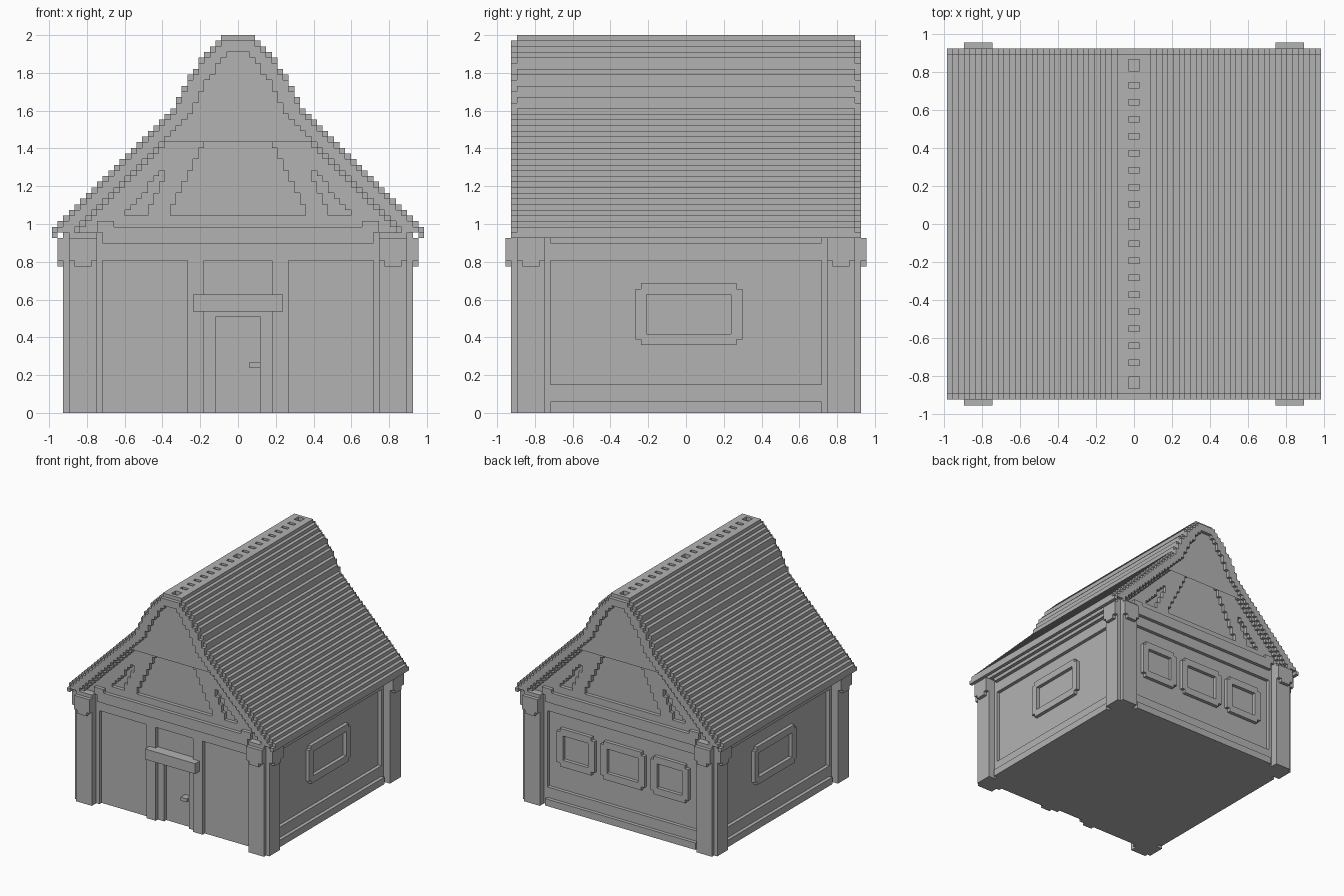
import bpy, bmesh
from math import radians
from mathutils import Matrix

U = 2 / 67  # one block

cube = bpy.data.objects.get("Cube")
if cube:
    bpy.data.objects.remove(cube, do_unlink=True)

grey = bpy.data.materials.new("plain_grey")
grey.use_nodes = True
colour = (0.45, 0.45, 0.45, 1)
grey.diffuse_color = colour
grey.node_tree.nodes["Principled BSDF"].inputs["Base Color"].default_value = colour


def finish(name, bm, side=0):
    """Turn block units into an object; side counts quarter turns from the front."""
    bmesh.ops.recalc_face_normals(bm, faces=bm.faces)
    bm.transform(Matrix.Rotation(radians(90 * side), 4, 'Z') @ Matrix.Scale(U, 4))
    mesh = bpy.data.meshes.new(name)
    bm.to_mesh(mesh)
    bm.free()
    mesh.materials.append(grey)
    ob = bpy.data.objects.new(name, mesh)
    bpy.context.collection.objects.link(ob)
    return ob


def add_box(bm, x0, x1, y0, y1, z0, z1):
    m = Matrix.Translation(((x0 + x1) / 2, (y0 + y1) / 2, (z0 + z1) / 2))
    bmesh.ops.create_cube(bm, size=1, matrix=m @ Matrix.Diagonal((x1 - x0, y1 - y0, z1 - z0, 1)))


def add_prism(bm, pts, lo, hi, upright=True):
    """Extrude an outline along y, or along z when not upright."""
    clean = [p for i, p in enumerate(pts) if p != pts[i - 1]]
    verts = [bm.verts.new((a, lo, b) if upright else (a, b, lo)) for a, b in clean]
    out = bmesh.ops.extrude_face_region(bm, geom=[bm.faces.new(verts)])
    moved = [g for g in out["geom"] if isinstance(g, bmesh.types.BMVert)]
    step = (0, hi - lo, 0) if upright else (0, 0, hi - lo)
    bmesh.ops.translate(bm, verts=moved, vec=step)


def wall_part(name, side, boxes):
    """Boxes on a wall: along0, along1, z0, z1, inner and outer depth."""
    bm = bmesh.new()
    for a0, a1, z0, z1, d0, d1 in boxes:
        add_box(bm, a0, a1, -d1, -d0, z0, z1)
    return finish(name, bm, side)


def carve(ob, bm):
    """Subtract the cutter mesh and drop it."""
    cutter = finish("cutter", bm)
    cutter.hide_render = True
    mod = ob.modifiers.new("carve", 'BOOLEAN')
    mod.operation, mod.solver, mod.object = 'DIFFERENCE', 'EXACT', cutter
    graph = bpy.context.evaluated_depsgraph_get()
    result = bpy.data.meshes.new_from_object(ob.evaluated_get(graph))
    ob.modifiers.clear()
    ob.data = result
    bpy.data.objects.remove(cutter, do_unlink=True)


# Roof height by column away from the ridge
STEEP = [67, 67, 67, 67, 66, 65, 64, 63, 61, 60, 58, 56]


def roof(k):
    return STEEP[k] if k < len(STEEP) else 66 - k


def barge_under(k):
    return max(32, min(64, roof(k + 3) - 1))


def trim_under(k):
    return max(32, min(63, roof(k + 4) - 1))


def stairs(f, n):
    pts = []
    for k in range(-n, n):
        h = f(k + 1 if k >= 0 else -k)
        pts += [(k, h), (k + 1, h)]
    return pts


def band(name, top, under, n, spans):
    bm = bmesh.new()
    for y0, y1 in spans:
        add_prism(bm, stairs(top, n) + stairs(under, n)[::-1], y0, y1)
    return finish(name, bm)


# Stepped roof with ridge slots
tiles = band("roof_tiles", roof, lambda k: max(31, roof(k) - 2), 33, [(-30, 30)])
bm = bmesh.new()
for y in (-29, -1, 27):
    add_box(bm, -1, 1, y, y + 2, 66, 69)
for y in range(3, 25, 3):
    add_box(bm, -1, 1, y, y + 1, 66, 69)
    add_box(bm, -1, 1, -y - 1, -y, 66, 69)
carve(tiles, bm)

# Gable edge boards and inner trim
band("barge_boards", lambda k: roof(k) - 1, barge_under, 32, [(-31, -28), (28, 31)])
band("gable_trim", barge_under, trim_under, 29, [(-30, -28), (28, 30)])
bm = bmesh.new()
for x in (-33, 32):
    add_box(bm, x, x + 1, -31, 31, 31, 32)
finish("eave_lips", bm)

# Gable walls with sunken panels and holes
bm = bmesh.new()
add_prism(bm, stairs(lambda k: roof(k) - 2, 31) + [(31, 31), (-31, 31)], -29, 29)
gable = finish("gable_walls", bm)


def row_outline(left, right, z0, z1):
    pts = []
    for z in range(z0, z1):
        pts += [(right(z), z), (right(z), z + 1)]
    for z in reversed(range(z0, z1)):
        pts += [(left(z), z + 1), (left(z), z)]
    return pts


def half(z):
    return 12 - round(9 * (z - 35) / 19)


def far(z):
    return 20 - round(0.9 * (z - 35))


def near(z):
    return 16 - round(0.45 * (z - 35))


bm = bmesh.new()
for y0, y1 in ((-33, -28), (28, 33)):
    add_prism(bm, row_outline(lambda z: -half(z), half, 35, 55), y0, y1)
    add_prism(bm, row_outline(near, far, 35, 43), y0, y1)
    add_prism(bm, row_outline(lambda z: -far(z), lambda z: -near(z), 35, 43), y0, y1)
    add_box(bm, -1, 1, y0, y1, 60, 61)
    for s in (-1, 1):
        add_box(bm, *sorted((2 * s, 3 * s)), y0, y1, 58, 59)
        add_box(bm, *sorted((s, 2 * s)), y0, y1, 56, 57)
carve(gable, bm)

# Wall core with the door pocket
bm = bmesh.new()
add_box(bm, -28, 28, -28, 28, 0, 32)
core = finish("wall_core", bm)
bm = bmesh.new()
add_box(bm, -4, 4, -31, -27, -1, 17)
carve(core, bm)

# Notched corner pillars with brackets
L = [(25, 25), (31, 25), (31, 30), (30, 30), (30, 31), (25, 31)]
for side in range(4):
    bm = bmesh.new()
    add_prism(bm, L, 0, 32, upright=False)
    finish("corner_pillar", bm, side)
    brackets = []
    for s in (-1, 1):
        brackets.append((*sorted((25 * s, 30 * s)), 27, 31, 30, 32))
        brackets.append((*sorted((26 * s, 29 * s)), 26, 27, 30, 32))
    wall_part("pillar_brackets", side, brackets)

# Timber frames on every wall
for side in range(4):
    frame = [(-25, -24, 0, 32, 27, 29), (24, 25, 0, 32, 27, 29), (-25, 25, 27, 32, 27, 29)]
    plates = [(-24, 24, 30, 32, 28, 30)]
    if side == 0:
        frame += [(-9, -6, 0, 27, 27, 29), (6, 9, 0, 27, 27, 29)]
    else:
        frame.append((-24, 24, 0, 5, 27, 29))
        plates.append((-24, 24, 0, 2, 28, 30))
    wall_part("wall_frame", side, frame)
    wall_part("wall_plates", side, plates)

# Ledges under the gables
for side in (0, 2):
    wall_part("gable_ledge", side, [(-25, 25, 32, 33, 28, 30), (-25, -22, 33, 34, 28, 30),
                                    (22, 25, 33, 34, 28, 30)])

# Door lintel and handle
wall_part("door_lintel", 0, [(-8, 8, 18, 21, 27, 31)])
wall_part("door_handle", 0, [(2, 4, 8, 9, 26, 29)])

# Windows: notched raised frames
for side, a0, a1 in ((1, -9, 10), (3, -10, 9), (2, -21, -9), (2, -7, 7), (2, 9, 21)):
    z0, z1 = 12, 23
    wall_part("window_frame", side, [
        (a0 + 1, a1 - 1, z0, z0 + 2, 27, 29), (a0 + 1, a1 - 1, z1 - 2, z1, 27, 29),
        (a0, a0 + 2, z0 + 1, z1 - 1, 27, 29), (a1 - 2, a1, z0 + 1, z1 - 1, 27, 29)])
